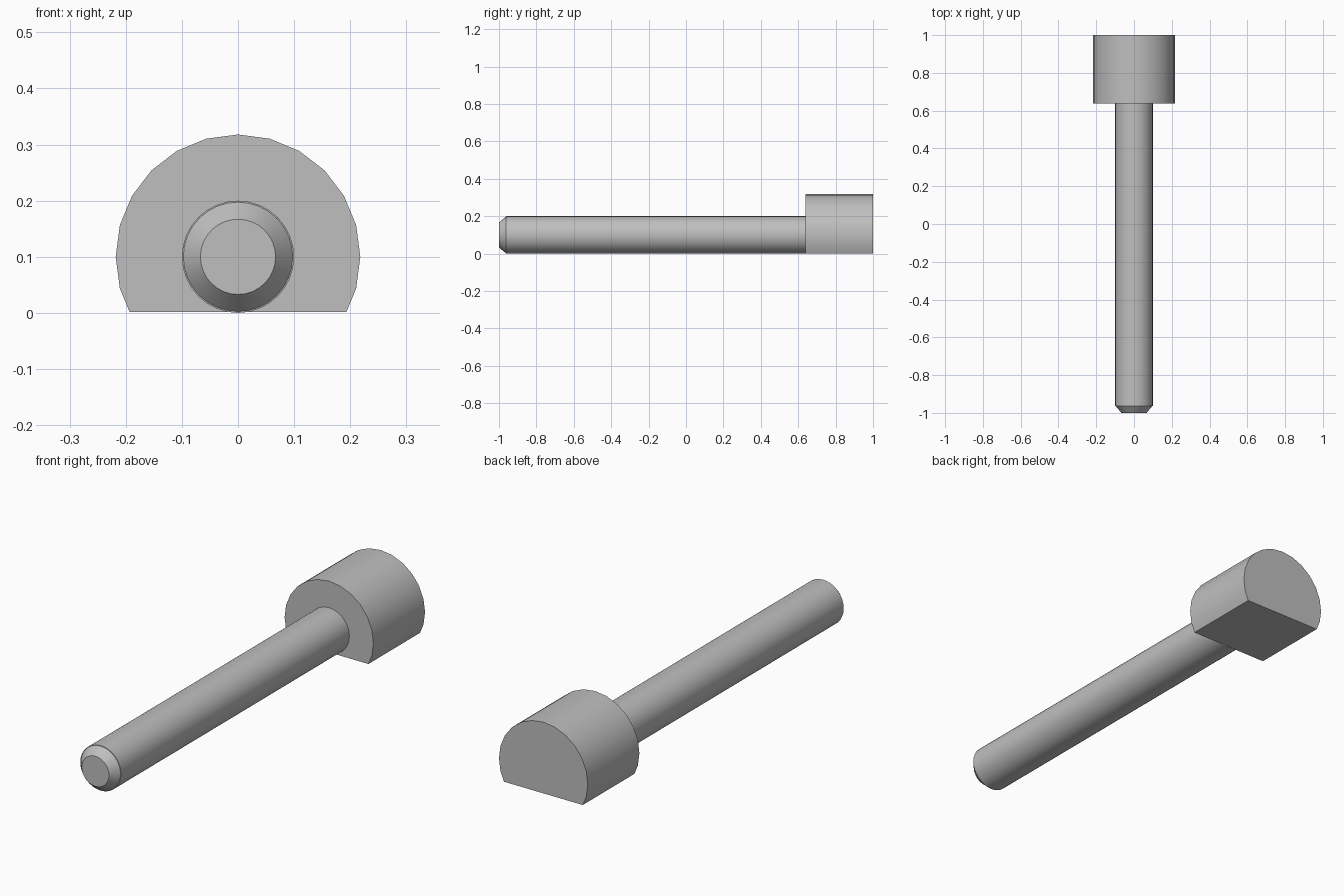
import bpy
import bmesh
import math

AXIS_Z = 0.1  # height of the shared centre line

cube = bpy.data.objects.get("Cube")
if cube:
    bpy.data.objects.remove(cube, do_unlink=True)

steel = bpy.data.materials.new("grey steel")
steel.use_nodes = True
grey = (0.52, 0.52, 0.52, 1)
steel.diffuse_color = grey
steel.node_tree.nodes["Principled BSDF"].inputs["Base Color"].default_value = grey


def lathe(name, profile, sides, flat_z=None):
    """Closed solid turned about the y axis from (y, radius) pairs."""
    bm = bmesh.new()
    rings = []
    for y, r in profile:
        angles = [2 * math.pi * i / sides for i in range(sides)]
        rings.append([bm.verts.new((r * math.cos(a), y, AXIS_Z + r * math.sin(a)))
                      for a in angles])
    for a, b in zip(rings, rings[1:]):
        for i in range(sides):
            j = (i + 1) % sides
            bm.faces.new((a[i], a[j], b[j], b[i]))
    bm.faces.new(rings[0])
    bm.faces.new(rings[-1])
    # Slice off the underside and close the flat
    if flat_z is not None:
        bmesh.ops.bisect_plane(bm, geom=bm.verts[:] + bm.edges[:] + bm.faces[:],
                               plane_co=(0, 0, flat_z), plane_no=(0, 0, 1),
                               clear_inner=True)
        bmesh.ops.holes_fill(bm, edges=[e for e in bm.edges if e.is_boundary])
    bmesh.ops.recalc_face_normals(bm, faces=bm.faces[:])
    mesh = bpy.data.meshes.new(name)
    bm.to_mesh(mesh)
    bm.free()
    mesh.materials.append(steel)
    obj = bpy.data.objects.new(name, mesh)
    bpy.context.collection.objects.link(obj)
    bpy.ops.object.select_all(action="DESELECT")
    obj.select_set(True)
    bpy.context.view_layer.objects.active = obj
    bpy.ops.object.shade_smooth_by_angle(angle=math.radians(28))
    return obj


# Shaft with a chamfered tip
lathe("shaft", [(-1, 0.067), (-0.963, 0.0975), (-0.963, 0.1), (0.64, 0.1)], 32)

# Round head with a flat underside
lathe("head", [(0.638, 0.218), (1, 0.218)], 24, flat_z=0.002)
